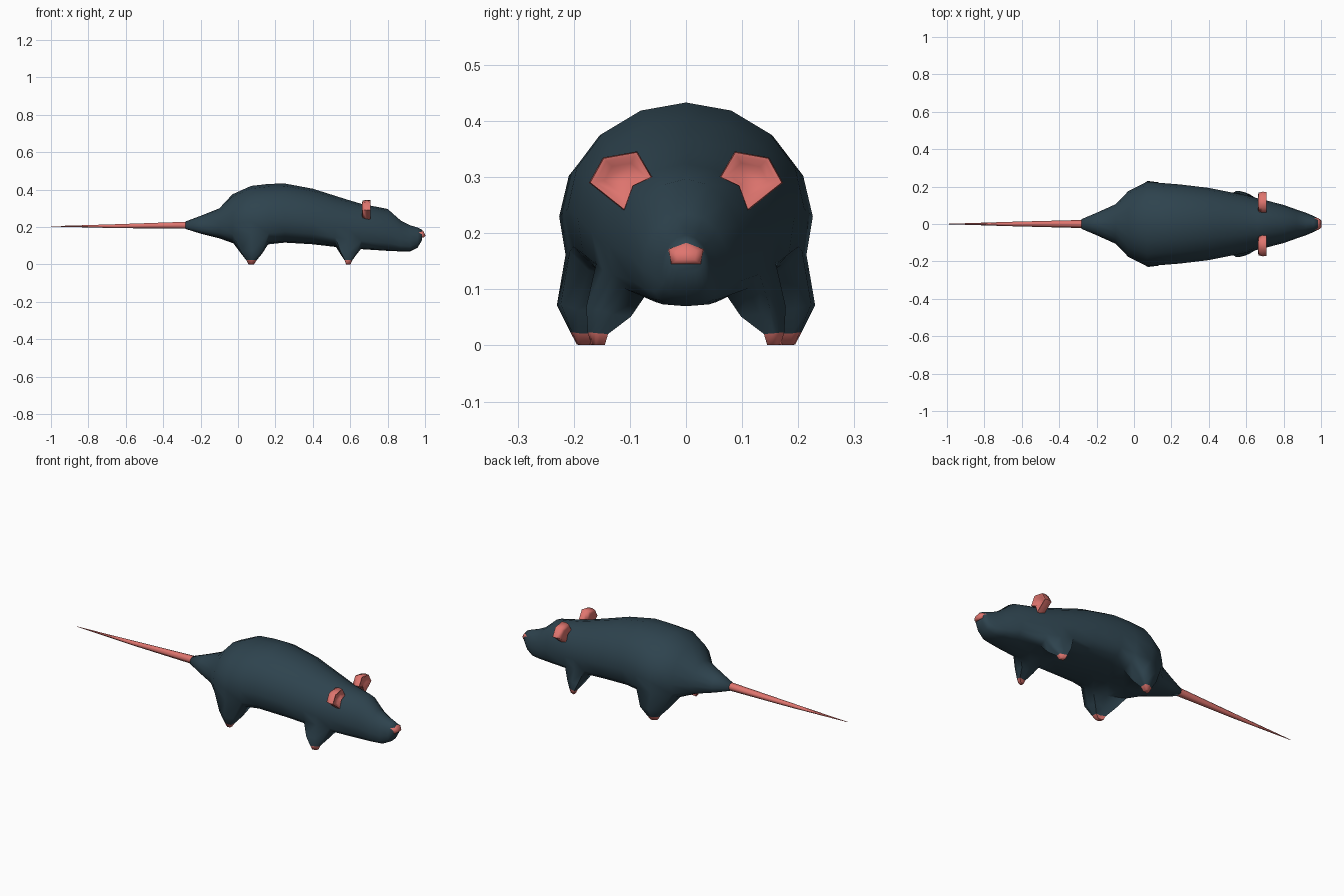
import bpy, bmesh, math
from math import sin, cos, pi

cube = bpy.data.objects.get("Cube")
if cube:
    bpy.data.objects.remove(cube, do_unlink=True)


def material(name, rgb):
    m = bpy.data.materials.new(name)
    m.use_nodes = True
    m.diffuse_color = (*rgb, 1)
    m.node_tree.nodes["Principled BSDF"].inputs["Base Color"].default_value = (*rgb, 1)
    return m


FUR = material("slate fur", (0.027, 0.056, 0.076))
PINK = material("pink skin", (0.74, 0.178, 0.158))


def skin(rings):
    """Join equal-length point rings into a closed tube."""
    bm = bmesh.new()
    loops = [[bm.verts.new(p) for p in ring] for ring in rings]
    n = len(loops[0])
    for a, b in zip(loops, loops[1:]):
        for i in range(n):
            j = (i + 1) % n
            bm.faces.new((a[i], a[j], b[j], b[i]))
    bm.faces.new(loops[0])
    bm.faces.new(loops[-1])
    bmesh.ops.recalc_face_normals(bm, faces=bm.faces)
    return bm


def finish(name, bm, mats, angle=75):
    me = bpy.data.meshes.new(name)
    bm.to_mesh(me)
    bm.free()
    for m in mats:
        me.materials.append(m)
    ob = bpy.data.objects.new(name, me)
    bpy.context.collection.objects.link(ob)
    bpy.ops.object.select_all(action="DESELECT")
    ob.select_set(True)
    bpy.context.view_layer.objects.active = ob
    bpy.ops.object.shade_smooth_by_angle(angle=math.radians(angle))


def body_ring(x, low, high, half, n=16):
    """Cross-section: round back, boxier belly."""
    mid = low + 0.40 * (high - low)
    ring = []
    for i in range(n):
        c, s = cos(2 * pi * i / n), sin(2 * pi * i / n)
        if s < -0.01:
            c = math.copysign(abs(c) ** 0.65, c)
            s = -abs(s) ** 0.65
        ring.append((x, half * c, mid + s * (high - mid if s > 0 else mid - low)))
    return ring


def grow_leg(bm, side, x0, x1, stages):
    """Extrude the lower side faces between two sections down to a foot."""
    faces = []
    for f in bm.faces:
        c, n = f.calc_center_median(), f.normal
        if x0 < c.x < x1 and c.y * side > 0.05 and n.z < -0.25 and n.y * side > 0.22:
            faces.append(f)
    for x, y, z, sx, sy, sz in stages:
        verts = {v for f in faces for v in f.verts}
        if z == stages[0][2]:
            start = {v.co.to_tuple(): None for v in verts}
            mid = [(min(p[k] for p in start) + max(p[k] for p in start)) / 2 for k in range(3)]
            scale = (1, 1, 1)
        out = bmesh.ops.extrude_face_region(bm, geom=faces)["geom"]
        bmesh.ops.delete(bm, geom=faces, context="FACES")
        faces = [g for g in out if isinstance(g, bmesh.types.BMFace)]
        new = (sx, sy, sz)
        goal = (x, side * y, z)
        for v in (g for g in out if isinstance(g, bmesh.types.BMVert)):
            for k in range(3):
                v.co[k] = goal[k] + (v.co[k] - mid[k]) * new[k] / scale[k]
        mid, scale = goal, new


# Body and head: x, underside, top, half width
sections = [
    (-0.28, 0.19, 0.23, 0.026), (-0.20, 0.165, 0.26, 0.060),
    (-0.10, 0.14, 0.30, 0.105), (-0.03, 0.115, 0.375, 0.176),
    (0.07, 0.103, 0.42, 0.226), (0.165, 0.108, 0.431, 0.218),
    (0.25, 0.117, 0.433, 0.211), (0.40, 0.108, 0.405, 0.193),
    (0.52, 0.094, 0.367, 0.169), (0.59, 0.085, 0.345, 0.156),
    (0.66, 0.082, 0.324, 0.138), (0.80, 0.073, 0.297, 0.102),
    (0.87, 0.070, 0.235, 0.077), (0.92, 0.070, 0.210, 0.060),
    (0.96, 0.090, 0.197, 0.043), (0.985, 0.132, 0.185, 0.030),
]
body = skin([body_ring(*s) for s in sections])

# Legs: stage centre x, y, z, then scale along x, y, z
hind = [(0.072, 0.176, 0.065, 0.58, 0.90, 0.3), (0.072, 0.183, 0.022, 0.27, 0.38, 0.05),
        (0.070, 0.180, 0.001, 0.15, 0.24, 0.02)]
front = [(0.59, 0.138, 0.060, 0.60, 0.92, 0.3), (0.59, 0.157, 0.022, 0.28, 0.42, 0.05),
         (0.59, 0.157, 0.001, 0.17, 0.28, 0.02)]
for side in (1, -1):
    grow_leg(body, side, -0.03, 0.165, hind)
    grow_leg(body, side, 0.52, 0.66, front)
bmesh.ops.recalc_face_normals(body, faces=body.faces)
for f in body.faces:
    f.material_index = int(f.calc_center_median().z < 0.024)
finish("body_with_legs", body, [FUR, PINK])

# Tail
tail = [(-0.26, 0.21, 0.022), (-0.65, 0.205, 0.012), (-1.0, 0.204, 0.001)]
finish("tail", skin([[(x, r * cos(k * pi / 3), z + r * sin(k * pi / 3)) for k in range(6)]
                     for x, z, r in tail]), [PINK])

# Nose
pentagon = [(0, 0.187), (0.031, 0.171), (0.026, 0.145), (-0.026, 0.145), (-0.031, 0.171)]
finish("nose", skin([[(x - 0.3 * (z - 0.165), y * s, 0.165 + (z - 0.165) * s)
                      for y, z in pentagon]
                     for x, s in ((0.965, 1.03), (0.987, 1.0), (0.997, 0.6))]), [PINK])

# Ear outline (y, z) in the upright plane, and its layers: x, scale
outline = [(0.060, 0.300), (0.087, 0.346), (0.148, 0.335), (0.173, 0.290),
           (0.110, 0.240), (0.094, 0.284)]
cy = sum(p[0] for p in outline) / 6
cz = sum(p[1] for p in outline) / 6
layers = [(0.662, 0.60), (0.666, 0.90), (0.688, 1.0), (0.708, 0.96),
          (0.707, 0.82), (0.696, 0.55)]
for side, word in ((1, "left"), (-1, "right")):
    finish(f"{word}_ear", skin([[(x, side * (cy + (y - cy) * s), cz + (z - cz) * s)
                                 for y, z in outline] for x, s in layers]), [PINK])
